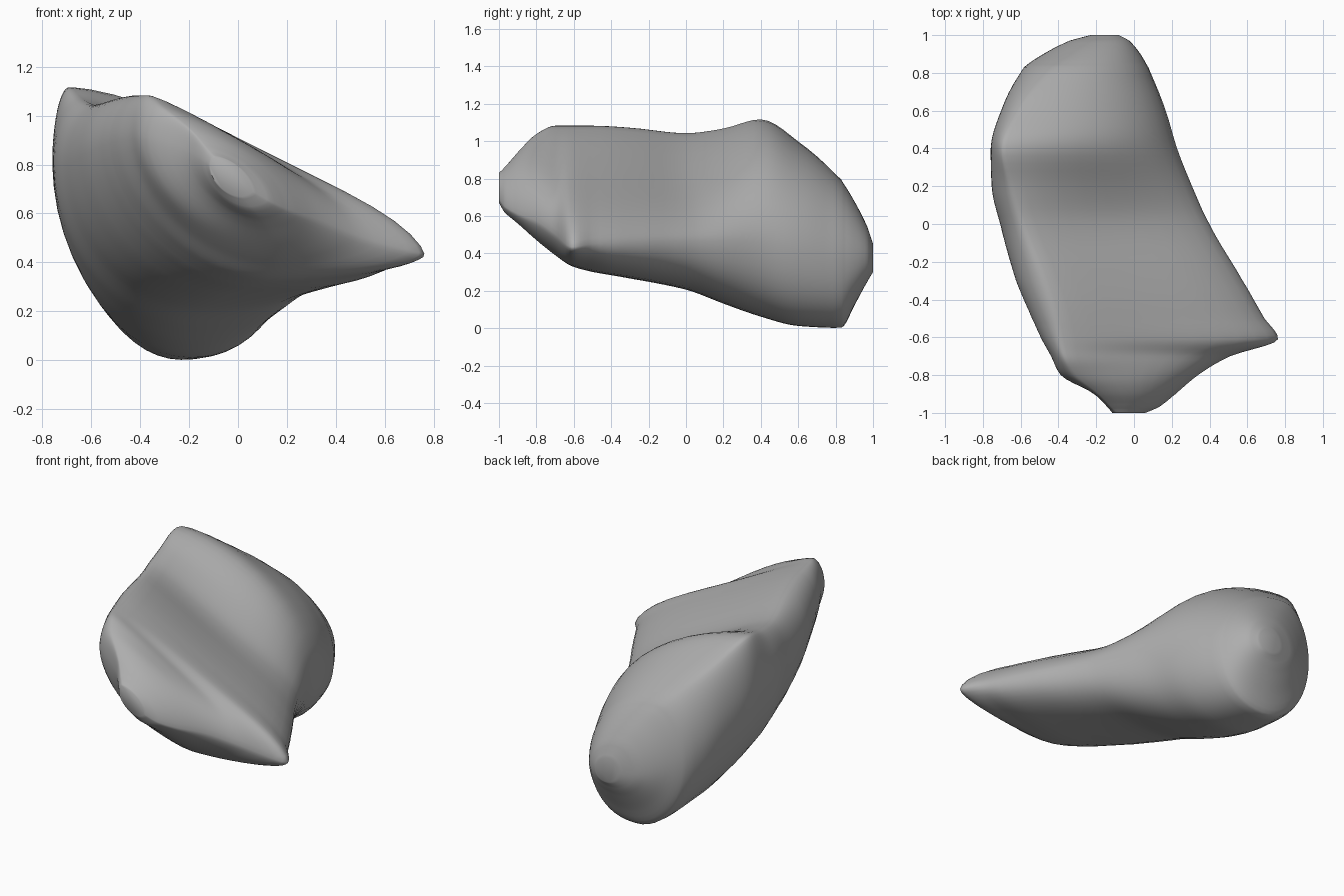
import bpy
import bmesh
from math import cos, sin, pi

old = bpy.data.objects.get("Cube")
if old:
    bpy.data.objects.remove(old)

STEPS = 5        # rings between neighbouring stations
SEGMENTS = 48    # points around each ring

# Stations from front to back:
# y, left edge (x, z), crest (x, z), right edge (x, z), belly (x, z)
STATIONS = [
    (-1.0, -.115, .79, -.09, .83, .06, .69, .01, .67),
    (-.97, -.14, .81, -.12, .86, .13, .65, .05, .62),
    (-.9, -.21, .85, -.19, .94, .22, .61, .1, .56),
    (-.8, -.39, .9, -.31, 1.04, .34, .57, .14, .47),
    (-.7, -.44, .91, -.36, 1.085, .51, .5, .14, .39),
    (-.61, -.49, .9, -.38, 1.085, .77, .43, .12, .33),
    (-.5, -.54, .885, -.4, 1.085, .695, .45, .05, .3),
    (-.3, -.625, .85, -.46, 1.075, .58, .46, -.05, .265),
    (0, -.71, .8, -.58, 1.045, .4, .47, -.14, .205),
    (.2, -.755, .8, -.64, 1.07, .31, .47, -.18, .13),
    (.4, -.76, .8, -.69, 1.12, .23, .46, -.2, .06),
    (.6, -.705, .68, -.6, 1.0, .17, .42, -.2, .01),
    (.83, -.58, .46, -.4, .79, .075, .36, -.24, 0),
    (.9, -.48, .42, -.3, .68, .035, .36, -.2, .12),
    (.97, -.34, .38, -.21, .54, -.025, .37, -.17, .25),
    (1.0, -.23, .37, -.17, .45, -.08, .37, -.15, .3),
]


def slope(i, k):
    """Monotone slope of column k at station i."""
    def secant(a, b):
        return (b[k] - a[k]) / (b[0] - a[0])
    last = len(STATIONS) - 1
    if i == 0 or i == last:
        j = min(i, last - 1)
        return secant(STATIONS[j], STATIONS[j + 1])
    before = secant(STATIONS[i - 1], STATIONS[i])
    after = secant(STATIONS[i], STATIONS[i + 1])
    if before * after <= 0:
        return 0
    return 2 * before * after / (before + after)


def station_between(i, t):
    """Smoothly blended station between i and i + 1."""
    a, b = STATIONS[i], STATIONS[i + 1]
    h = b[0] - a[0]
    ease = t * t * (3 - 2 * t)
    row = [a[0] + h * t]
    for k in range(1, len(a)):
        row.append(a[k] + (b[k] - a[k]) * ease
                   + h * t * (1 - t) ** 2 * slope(i, k)
                   - h * t * t * (1 - t) * slope(i + 1, k))
    return row


def ramp(value, start, end):
    t = min(max((value - start) / (end - start), 0), 1)
    return t * t * (3 - 2 * t)


def ring(row):
    """Closed outline from four rounded quarters, hollowed on the long slope."""
    y, lx, lz, cx, cz, rx, rz, bx, bz = row
    upper = 1.4 + .5 * ramp(y, 0, .75) + .25 * ramp(y, -.6, -.9)
    lower = 2.5 - .2 * ramp(y, 0, .6) - .8 * ramp(y, -.4, -.6)
    under = 1.75 + .2 * ramp(y, -.5, 0)
    hollow = .085 * (1 - ramp(y, -.62, -.95)) * (1 - ramp(y, -.1, .5))
    quarters = [(cx, cz, rx, rz, upper, hollow),
                (cx, cz, lx, lz, 2, 0),
                (bx, bz, lx, lz, under, 0),
                (bx, bz, rx, rz, lower, 0)]
    points = []
    for n in range(SEGMENTS):
        angle = 2 * pi * n / SEGMENTS
        ox, oz, ex, ez, power, dip = quarters[n * 4 // SEGMENTS]
        u = abs(cos(angle)) ** (2 / power)
        v = abs(sin(angle)) ** (2 / power)
        points.append((ox + (ex - ox) * u, y,
                       ez + (oz - ez) * v - dip * sin(pi * u)))
    return points


# Lofted body
rows = [station_between(i, s / STEPS)
        for i in range(len(STATIONS) - 1) for s in range(STEPS)]
rows.append(STATIONS[-1])
bm = bmesh.new()
rings = [[bm.verts.new(p) for p in ring(row)] for row in rows]
for a, b in zip(rings, rings[1:]):
    for n in range(SEGMENTS):
        m = (n + 1) % SEGMENTS
        bm.faces.new((a[n], a[m], b[m], b[n]))
bm.faces.new(rings[0])
bm.faces.new(rings[-1])

# Soften the skin between the two end caps
inner = [v for r in rings[1:-1] for v in r]
for _ in range(2):
    bmesh.ops.smooth_vert(bm, verts=inner, factor=.35,
                          use_axis_x=True, use_axis_y=False, use_axis_z=True)
bmesh.ops.recalc_face_normals(bm, faces=bm.faces)

mesh = bpy.data.meshes.new("stone_body")
bm.to_mesh(mesh)
bm.free()
body = bpy.data.objects.new("stone_body", mesh)
bpy.context.collection.objects.link(body)

# Grey stone colour
grey = bpy.data.materials.new("stone_grey")
grey.use_nodes = True
colour = (.42, .42, .42, 1)
grey.diffuse_color = colour
grey.node_tree.nodes["Principled BSDF"].inputs["Base Color"].default_value = colour
mesh.materials.append(grey)

bpy.context.view_layer.objects.active = body
body.select_set(True)
bpy.ops.object.shade_smooth_by_angle(angle=pi / 3)
